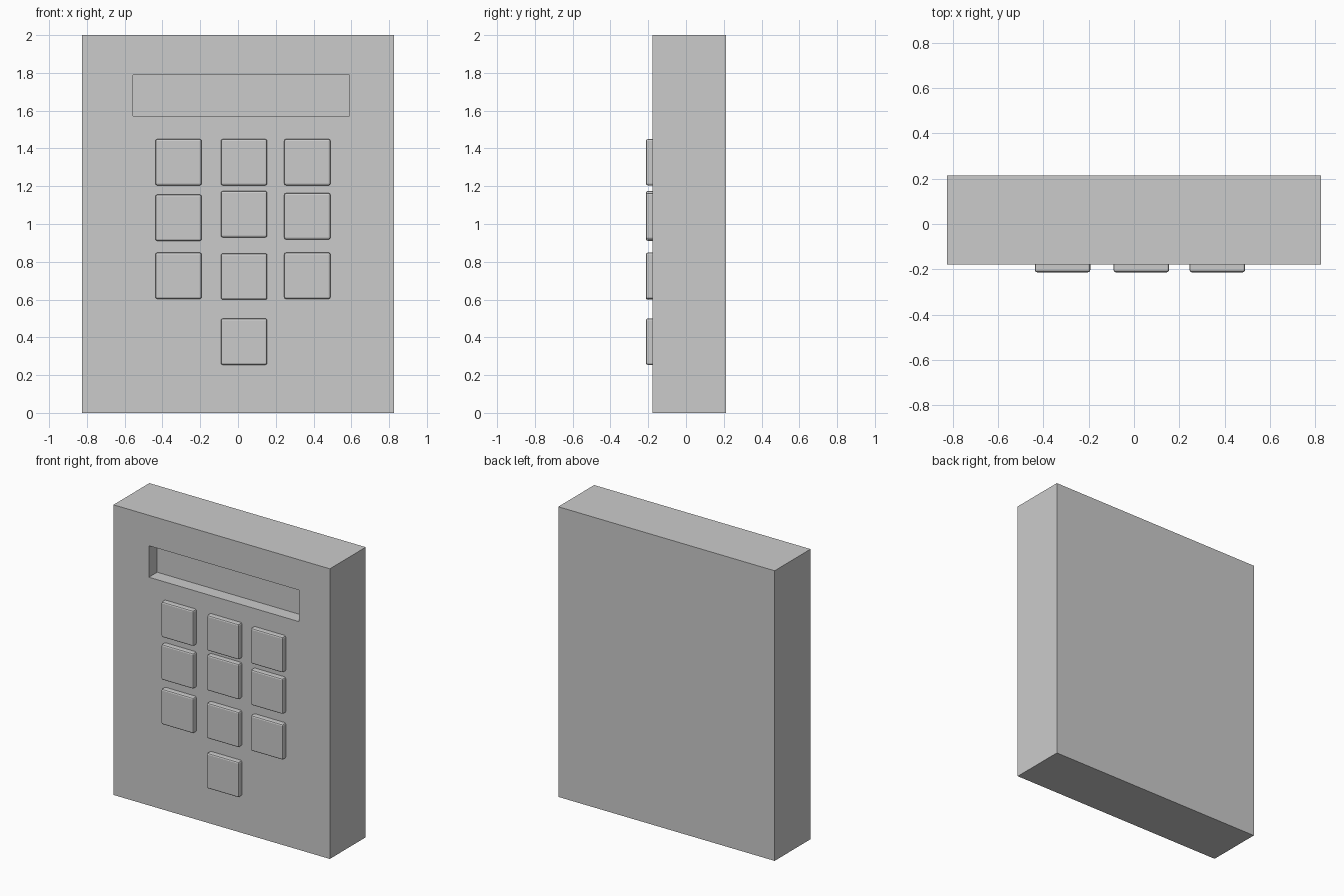
import bpy

if "Cube" in bpy.data.objects:
    bpy.data.objects.remove(bpy.data.objects["Cube"])


def box(name, x, y, z):
    """Axis-aligned box from (min, max) ranges."""
    bpy.ops.mesh.primitive_cube_add(size=1)
    ob = bpy.context.object
    ob.name = name
    ob.location = [(a + b) / 2 for a, b in (x, y, z)]
    ob.scale = [b - a for a, b in (x, y, z)]
    bpy.ops.object.transform_apply(location=False, rotation=False, scale=True)
    return ob


FRONT = -0.178   # front plane of the housing
KEY = 0.245      # key side length

# Housing with recessed display window
housing = box("housing", (-0.825, 0.825), (FRONT, 0.213), (0, 2))
cutter = box("display_cutter", (-0.555, 0.59), (FRONT - 0.1, FRONT + 0.09), (1.573, 1.79))
cutter.hide_render = True
cut = housing.modifiers.new("display_recess", 'BOOLEAN')
cut.operation = 'DIFFERENCE'
cut.solver = 'EXACT'
cut.object = cutter
bpy.context.view_layer.objects.active = housing
bpy.ops.object.modifier_apply(modifier=cut.name)
bpy.data.objects.remove(cutter)

# Keys: column centre x -> key centre heights, slightly uneven rows
columns = {
    -0.315: (1.327, 1.033, 0.726),
    0.032: (1.327, 1.052, 0.722, 0.377),
    0.367: (1.327, 1.041, 0.726),
}
for col, (x, heights) in enumerate(columns.items(), 1):
    for row, z in enumerate(heights, 1):
        h = KEY / 2
        key = box(f"key_row{row}_col{col}", (x - h, x + h), (-0.213, -0.12), (z - h, z + h))
        bevel = key.modifiers.new("soft_edge", 'BEVEL')
        bevel.width = 0.01
        bevel.segments = 2
